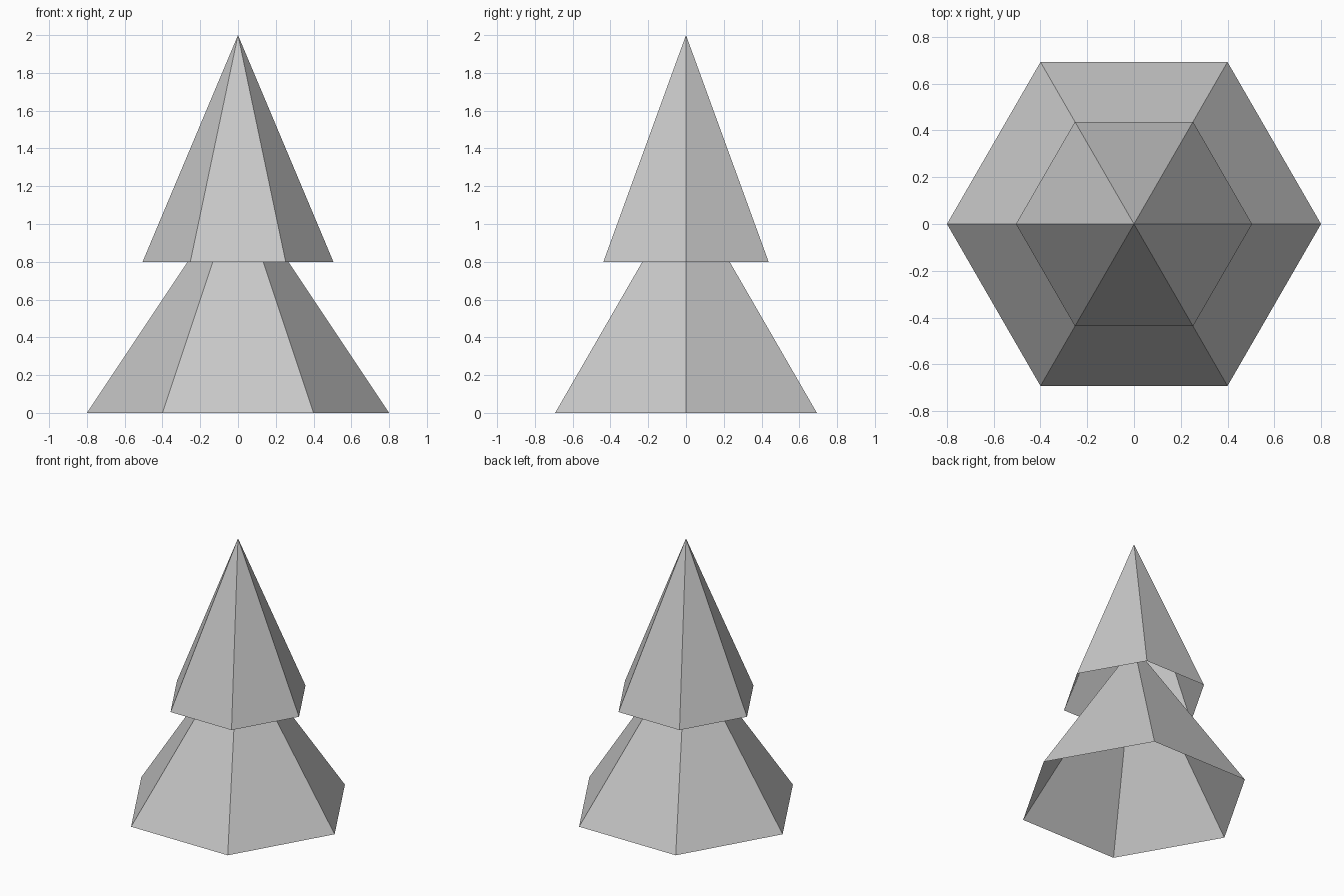
import bpy, bmesh, math

if "Cube" in bpy.data.objects:
    bpy.data.objects.remove(bpy.data.objects["Cube"])

# One plain grey for the whole model
grey = bpy.data.materials.new("light_grey")
grey.diffuse_color = (0.58, 0.58, 0.58, 1.0)
grey.use_nodes = True
grey.node_tree.nodes["Principled BSDF"].inputs["Base Color"].default_value = grey.diffuse_color


def hex_cone(name, radius, z_base, z_tip, sides=6):
    """Open-bottomed, flat-sided cone with corners on the x axis."""
    bm = bmesh.new()
    tip = bm.verts.new((0, 0, z_tip))
    rim = []
    for i in range(sides):
        a = math.tau * i / sides
        rim.append(bm.verts.new((radius * math.cos(a), radius * math.sin(a), z_base)))
    for i in range(sides):
        bm.faces.new((rim[i], rim[(i + 1) % sides], tip))
    mesh = bpy.data.meshes.new(name)
    bm.to_mesh(mesh)
    bm.free()
    mesh.materials.append(grey)
    obj = bpy.data.objects.new(name, mesh)
    bpy.context.collection.objects.link(obj)
    return obj


# Wide lower tier and slimmer upper tier of the tree
hex_cone("lower_branches", 0.8, 0.0, 1.2)
hex_cone("upper_branches", 0.505, 0.8, 2.0)
